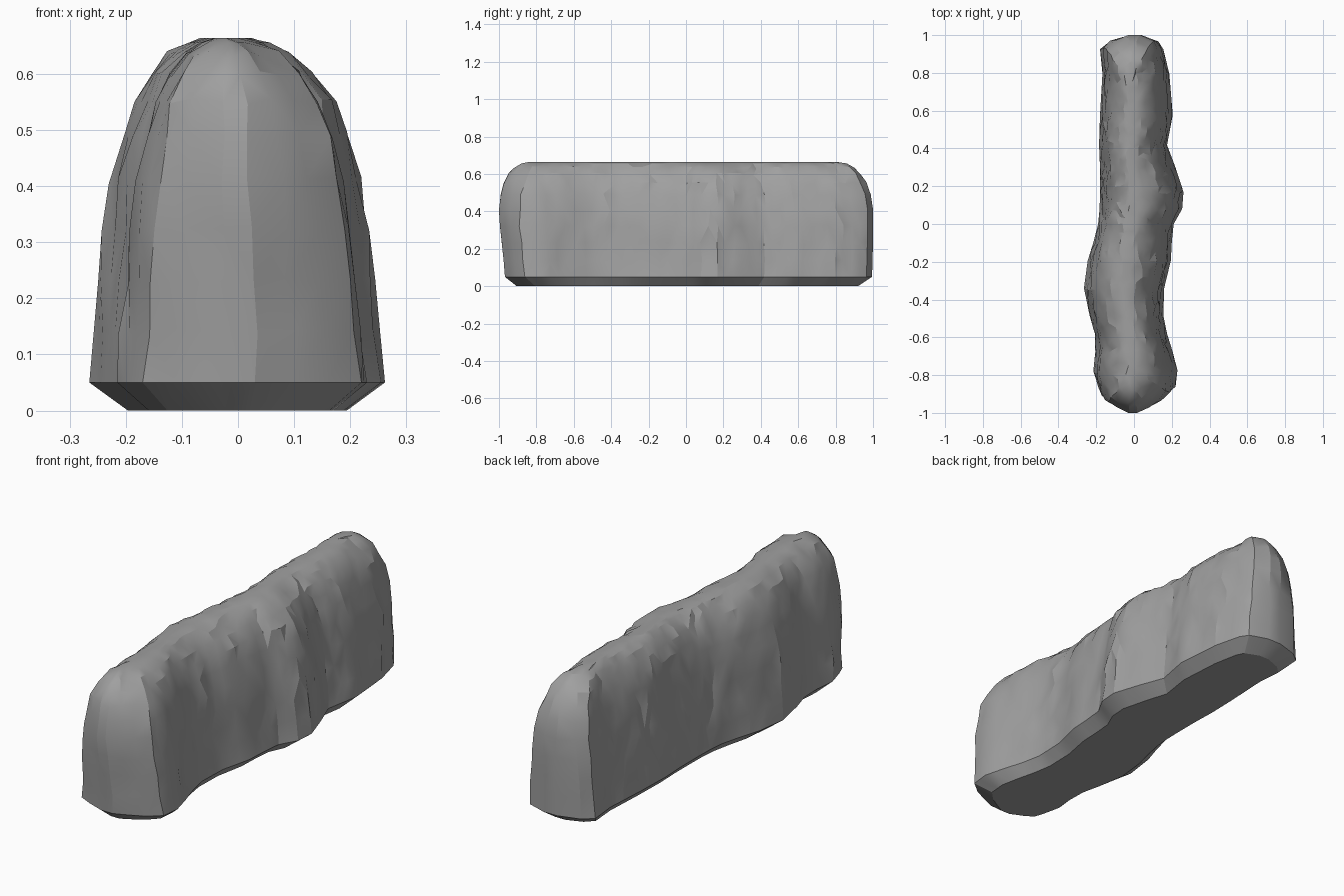
import bpy, bmesh, random
from mathutils import Vector

random.seed(4)
cube = bpy.data.objects.get("Cube")
if cube:
    bpy.data.objects.remove(cube)

# Plan outline at the foot: y, left edge, right edge
PLAN = [(-1, -.03, .03), (-.97, -.11, .10), (-.94, -.17, .16), (-.89, -.19, .22),
        (-.8, -.215, .23), (-.7, -.205, .205), (-.6, -.207, .175), (-.5, -.235, .155),
        (-.35, -.265, .16), (-.2, -.245, .195), (-.1, -.215, .2), (0, -.19, .21),
        (.08, -.182, .255), (.17, -.18, .262), (.3, -.18, .22), (.42, -.185, .175),
        (.58, -.18, .205), (.8, -.167, .187), (.93, -.18, .155), (.97, -.13, .13),
        (1, -.03, .04)]
# Height profile: z, width scale, front reach, back reach
PROFILE = [(0, .74, .905, .92), (.05, 1, .968, .995), (.14, .96, .975, .997),
           (.23, .92, .985, 1), (.32, .88, .995, 1), (.41, .82, 1, 1),
           (.49, .74, .99, .987), (.55, .65, .975, .965), (.6, .52, .95, .935),
           (.635, .37, .92, .9), (.656, .22, .88, .86), (.664, .1, .84, .81)]


def stations():
    """Subdivide the long spans of the plan outline."""
    rows = []
    for a, b in zip(PLAN, PLAN[1:]):
        n = max(1, round((b[0] - a[0]) / .045))
        rows += [Vector(a).lerp(Vector(b), i / n) for i in range(n)]
    return rows + [Vector(PLAN[-1])]


def jitter(size):
    return random.uniform(-size, size)


# Rocky loaf-shaped ridge, lofted ring by ring
rows = stations()
bm = bmesh.new()
levels = []
for k, (z, scale, front, back) in enumerate(PROFILE):
    sides = ([], [])
    rough = 0 if k < 2 else .007
    for y, left, right in rows:
        ridge = -.02 + .2 * (left + right)
        reach = front if y < 0 else back
        inner = abs(y) < .9
        for side, x in zip(sides, (left, right)):
            px = (x * scale if k == 0 else ridge + (x - ridge) * scale)
            side.append(bm.verts.new((px + jitter(rough),
                                      y * reach + (jitter(rough) if inner else 0),
                                      z + jitter(rough if 1 < k < 10 else 0))))
    levels.append(sides[0] + sides[1][::-1])

for low, high in zip(levels, levels[1:]):
    n = len(low)
    for i in range(n):
        j = (i + 1) % n
        bm.faces.new((low[i], low[j], high[j], high[i]))
for ring in (levels[0], levels[-1]):
    n = len(ring)
    for i in range(n // 2 - 1):
        bm.faces.new((ring[i], ring[i + 1], ring[n - 2 - i], ring[n - 1 - i]))

bmesh.ops.recalc_face_normals(bm, faces=bm.faces)
bmesh.ops.triangulate(bm, faces=bm.faces, quad_method='SHORT_EDGE')
mesh = bpy.data.meshes.new("rock_ridge")
bm.to_mesh(mesh)
bm.free()
rock = bpy.data.objects.new("rock_ridge", mesh)
bpy.context.collection.objects.link(rock)

# Plain stone colour
stone = bpy.data.materials.new("stone grey")
stone.use_nodes = True
colour = (.35, .35, .35, 1)
stone.diffuse_color = colour
stone.node_tree.nodes["Principled BSDF"].inputs["Base Color"].default_value = colour
mesh.materials.append(stone)

# Soft shading with the foot edges kept sharp
bpy.ops.object.select_all(action='DESELECT')
rock.select_set(True)
bpy.context.view_layer.objects.active = rock
bpy.ops.object.shade_smooth_by_angle(angle=.35)
